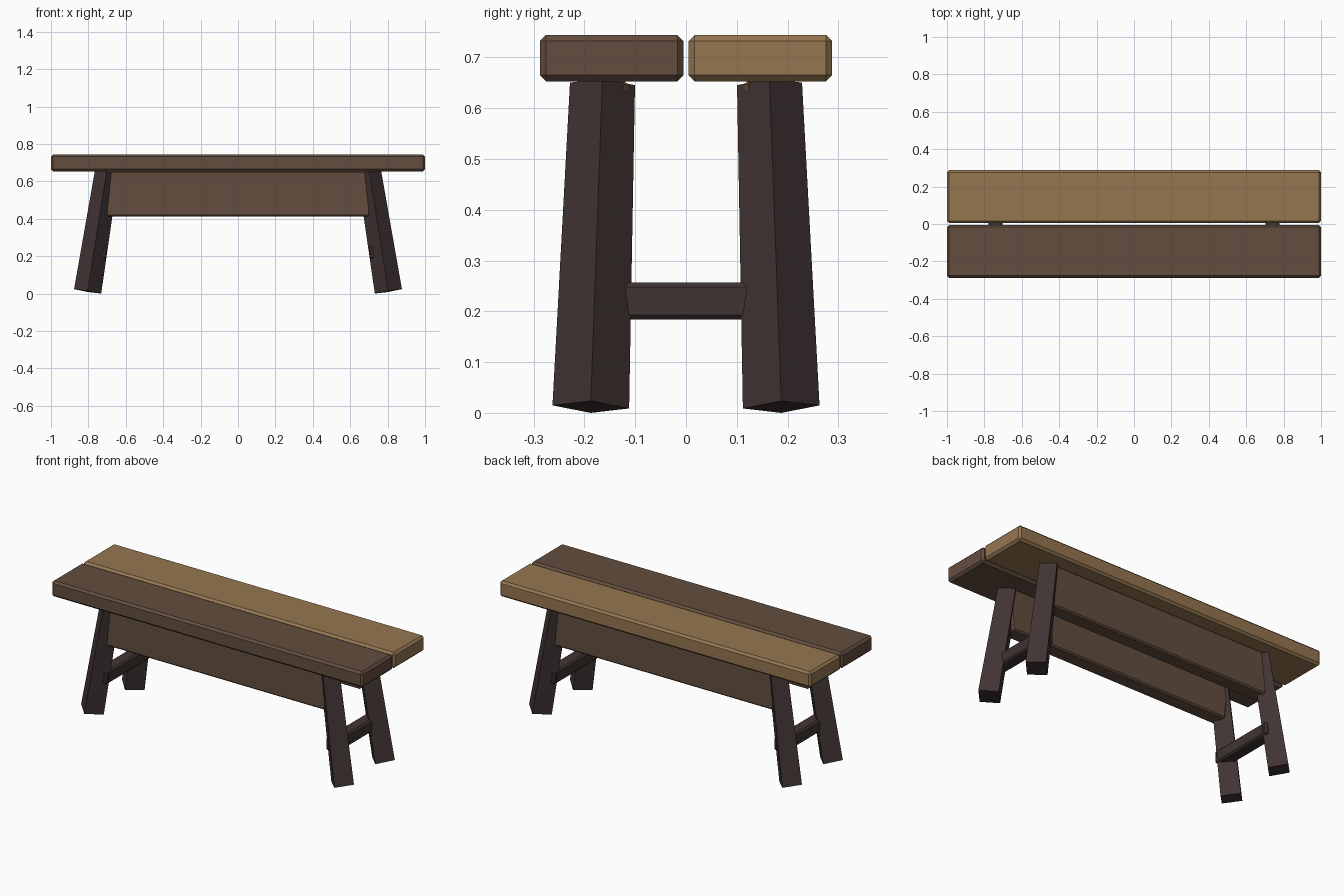
import bpy

if "Cube" in bpy.data.objects:
    bpy.data.objects.remove(bpy.data.objects["Cube"])


def material(name, rgb):
    m = bpy.data.materials.new(name)
    m.diffuse_color = (*rgb, 1)
    m.use_nodes = True
    m.node_tree.nodes["Principled BSDF"].inputs["Base Color"].default_value = m.diffuse_color
    return m


LIGHT = material("light_oak", (0.300, 0.181, 0.081))
BROWN = material("brown_wood", (0.126, 0.076, 0.049))
DARK = material("dark_wood", (0.052, 0.034, 0.033))


def loft(name, bottom, top, mat, bevel=0):
    """Solid between two matching four-point rings, counter-clockwise from above."""
    mesh = bpy.data.meshes.new(name)
    faces = [(3, 2, 1, 0), (4, 5, 6, 7)]
    faces += [(i, (i + 1) % 4, (i + 1) % 4 + 4, i + 4) for i in range(4)]
    mesh.from_pydata(bottom + top, [], faces)
    mesh.materials.append(mat)
    obj = bpy.data.objects.new(name, mesh)
    bpy.context.collection.objects.link(obj)
    if bevel:
        mod = obj.modifiers.new("chamfer", "BEVEL")
        mod.width = bevel
        mod.segments = 1
        mod.limit_method = "NONE"
    return obj


def rect(x0, x1, y0, y1, z):
    return [(x0, y0, z), (x1, y0, z), (x1, y1, z), (x0, y1, z)]


def diamond(sx, sy, cx, cy, rx, ry, z, tilt_x, tilt_y):
    """Corner-on leg section, tilted square to the splayed leg."""
    ring = [(sx * (cx + rx), sy * cy, z + tilt_x),
            (sx * cx, sy * (cy + ry), z + tilt_y),
            (sx * (cx - rx), sy * cy, z - tilt_x),
            (sx * cx, sy * (cy - ry), z - tilt_y)]
    return ring if sx * sy > 0 else ring[::-1]


# Two chamfered seat planks
for name, y0, y1, mat in (("front_plank", -0.288, -0.005, BROWN),
                          ("back_plank", 0.005, 0.288, LIGHT)):
    loft(name, rect(-1, 1, y0, y1, 0.653), rect(-1, 1, y0, y1, 0.744), mat, 0.012)

# Thick apron boards let into the legs
for name, y0, y1 in (("front_apron", -0.203, -0.115), ("back_apron", 0.115, 0.203)):
    loft(name, rect(-0.705, 0.705, y0, y1, 0.413),
         rect(-0.728, 0.728, y0, y1, 0.655), BROWN, 0.008)

# Splayed, tapering legs set corner-on
for sx, side in ((-1, "left"), (1, "right")):
    for sy, end in ((-1, "front"), (1, "back")):
        loft(f"{end}_{side}_leg",
             diamond(sx, sy, 0.804, 0.1875, 0.0725, 0.0755, 0.0118, 0.0118, 0.003),
             diamond(sx, sy, 0.702, 0.1645, 0.0630, 0.0640, 0.6480, 0.0100, 0.0025),
             DARK)

    # Cross stretcher running through each pair of legs
    xs = sorted((sx * 0.703, sx * 0.778))
    loft(f"{side}_stretcher", rect(*xs, -0.202, 0.202, 0.184),
         rect(*xs, -0.202, 0.202, 0.257), DARK, 0.009)
